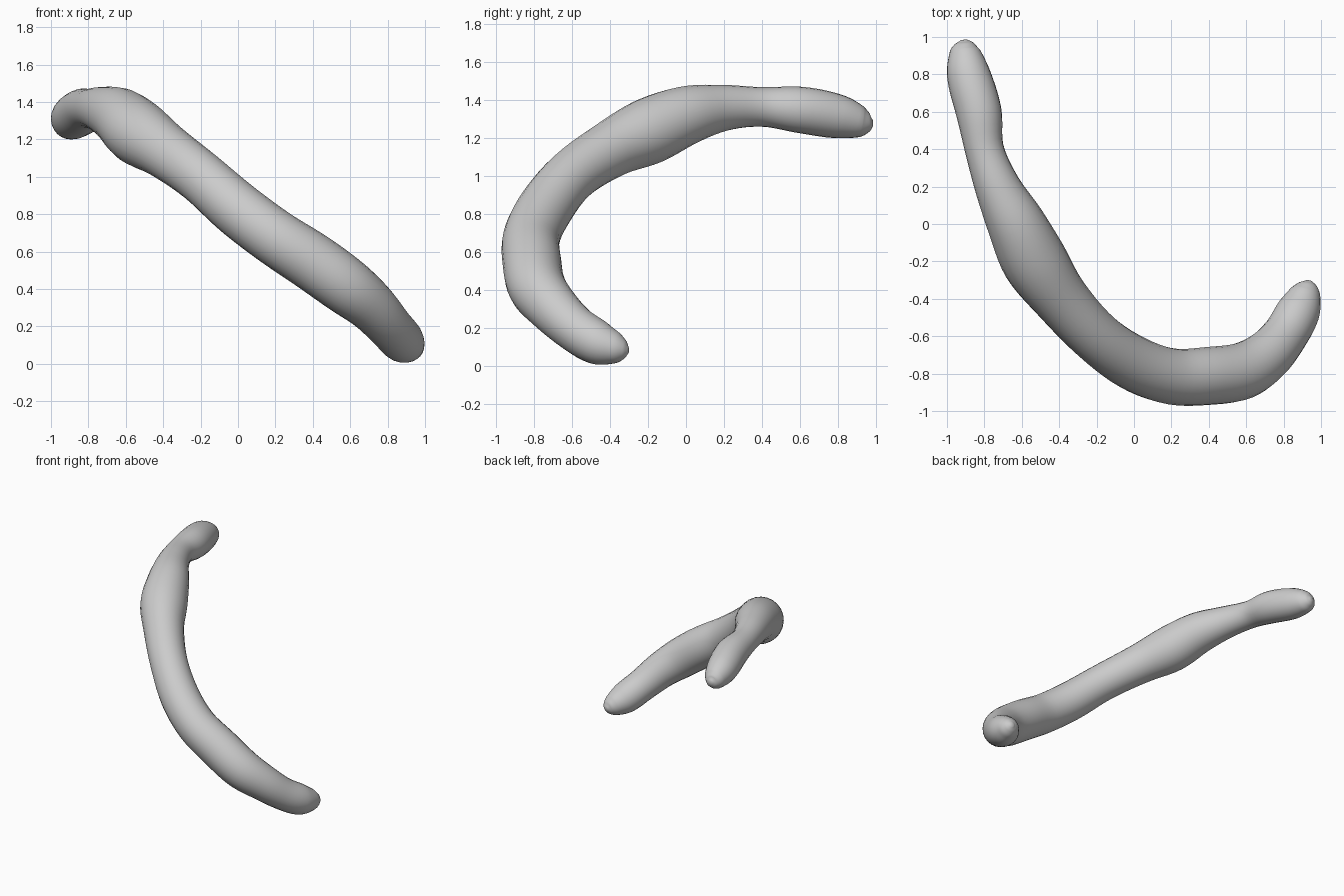
import bpy, bmesh, math
from mathutils import Vector

old = bpy.data.objects.get("Cube")
if old:
    bpy.data.objects.remove(old, do_unlink=True)

# Stations along the body: x, y, z, radius
STATIONS = [
    (-.91, .985, 1.28, .015), (-.908, .965, 1.28, .05), (-.905, .92, 1.286, .083),
    (-.885, .8, 1.315, .116), (-.83, .6, 1.35, .122), (-.80, .4, 1.365, .104),
    (-.73, .2, 1.36, .122), (-.63, 0, 1.32, .156), (-.53, -.2, 1.235, .175),
    (-.39, -.4, 1.14, .15), (-.2, -.605, 1.0, .14), (0, -.745, .825, .147),
    (.2, -.815, .675, .15), (.4, -.812, .545, .155), (.58, -.785, .415, .152),
    (.71, -.705, .31, .136), (.81, -.59, .2, .122), (.88, -.465, .122, .116),
    (.918, -.37, .092, .083), (.932, -.325, .083, .05), (.937, -.303, .08, .015),
]
SIDES, STEPS = 24, 5


def spline(points, steps):
    """Smooth curve through all stations, radius included."""
    p = [Vector(q) for q in points]
    p = [2 * p[0] - p[1]] + p + [2 * p[-1] - p[-2]]
    out = []
    for a, b, c, d in zip(p, p[1:], p[2:], p[3:]):
        # tangents scaled by chord length, so uneven spacing stays smooth
        l0, l1, l2 = [(v - u).xyz.length for u, v in ((a, b), (b, c), (c, d))]
        m0 = (c - a) * (l1 / (l0 + l1))
        m1 = (d - b) * (l1 / (l1 + l2))
        for i in range(steps):
            t = i / steps
            h = t * t * (3 - 2 * t)
            out.append(b * (1 - h) + c * h + m0 * t * (1 - t) ** 2
                       - m1 * t * t * (1 - t))
    return out + [p[-2]]


def sweep(name, path, sides):
    """Round tube along the path, with closed ends."""
    bm = bmesh.new()
    rings = []
    normal = Vector((0, 0, 1))
    for i, q in enumerate(path):
        tangent = (path[min(i + 1, len(path) - 1)] - path[max(i - 1, 0)]).xyz.normalized()
        normal = (normal - tangent * normal.dot(tangent)).normalized()
        side = tangent.cross(normal)
        ring = []
        for k in range(sides):
            a = math.tau * k / sides
            ring.append(bm.verts.new(q.xyz + (normal * math.cos(a) + side * math.sin(a)) * q.w))
        rings.append(ring)
    for r, s in zip(rings, rings[1:]):
        for k in range(sides):
            n = (k + 1) % sides
            bm.faces.new((r[k], r[n], s[n], s[k]))
    bm.faces.new(rings[0])
    bm.faces.new(rings[-1])
    bmesh.ops.recalc_face_normals(bm, faces=bm.faces)
    for f in bm.faces:
        f.smooth = True
    mesh = bpy.data.meshes.new(name)
    bm.to_mesh(mesh)
    bm.free()
    obj = bpy.data.objects.new(name, mesh)
    bpy.context.collection.objects.link(obj)
    return obj


# Plain grey surface
grey = bpy.data.materials.new("plain_grey")
grey.use_nodes = True
colour = (.6, .6, .6, 1)
grey.diffuse_color = colour
grey.node_tree.nodes["Principled BSDF"].inputs["Base Color"].default_value = colour

# Curved, lumpy body
body = sweep("curved_body", spline(STATIONS, STEPS), SIDES)
body.data.materials.append(grey)
